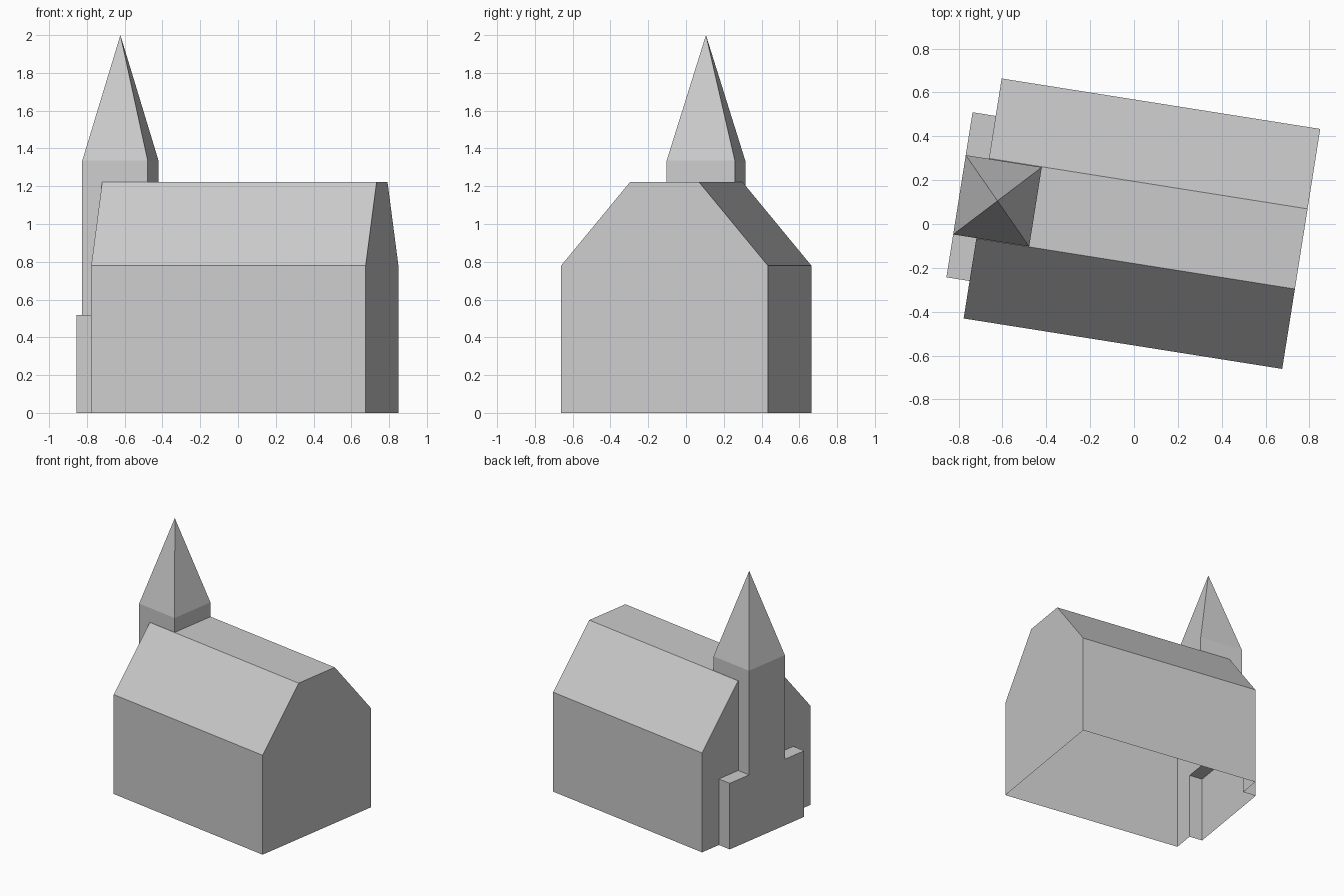
import bpy, bmesh, math
from mathutils import Matrix

if "Cube" in bpy.data.objects:
    bpy.data.objects.remove(bpy.data.objects["Cube"])

TURN = Matrix.Rotation(math.radians(-9), 4, 'Z')
V0 = 0.007  # centre line of the church across its width


def prism(name, profile, u0, u1, tip=None):
    """Extrude a (width, height) profile along the church axis; tip raises the top face to a point."""
    bm = bmesh.new()
    face = bm.faces.new([bm.verts.new((u0, V0 + v, z)) for v, z in profile])
    ext = bmesh.ops.extrude_face_region(bm, geom=[face])
    for v in ext['geom']:
        if isinstance(v, bmesh.types.BMVert):
            v.co.x = u1
    bmesh.ops.recalc_face_normals(bm, faces=bm.faces)
    if tip:
        top = max(bm.faces, key=lambda f: f.calc_center_median().z)
        bmesh.ops.poke(bm, faces=[top])['verts'][0].co.z = tip
    me = bpy.data.meshes.new(name)
    bm.to_mesh(me)
    bm.free()
    ob = bpy.data.objects.new(name, me)
    ob.matrix_world = TURN
    bpy.context.collection.objects.link(ob)
    return ob


def rect(half, h):
    return [(-half, 0), (half, 0), (half, h), (-half, h)]


# Nave with flat-topped roof, low porch block, steeple tower with spire
half = [(0.554, 0), (0.554, 0.78), (0.185, 1.222)]
church = prism("church", half + [(-v, z) for v, z in reversed(half)], -0.70, 0.771)
porch = prism("porch", rect(0.381, 0.518), -0.807, -0.60)
tower = prism("tower", rect(0.183, 1.335), -0.807, -0.456, tip=2.0)

# Merge into one hollow shell
for part in (porch, tower):
    mod = church.modifiers.new(part.name, 'BOOLEAN')
    mod.operation = 'UNION'
    mod.solver = 'EXACT'
    mod.object = part
bpy.context.view_layer.update()
merged = bpy.data.meshes.new_from_object(church.evaluated_get(bpy.context.evaluated_depsgraph_get()))
church.modifiers.clear()
church.data = merged
for part in (porch, tower):
    bpy.data.objects.remove(part)

# Open underside
bm = bmesh.new()
bm.from_mesh(merged)
base = [f for f in bm.faces if all(abs(v.co.z) < 1e-4 for v in f.verts)]
bmesh.ops.delete(bm, geom=base, context='FACES')
bm.to_mesh(merged)
bm.free()
